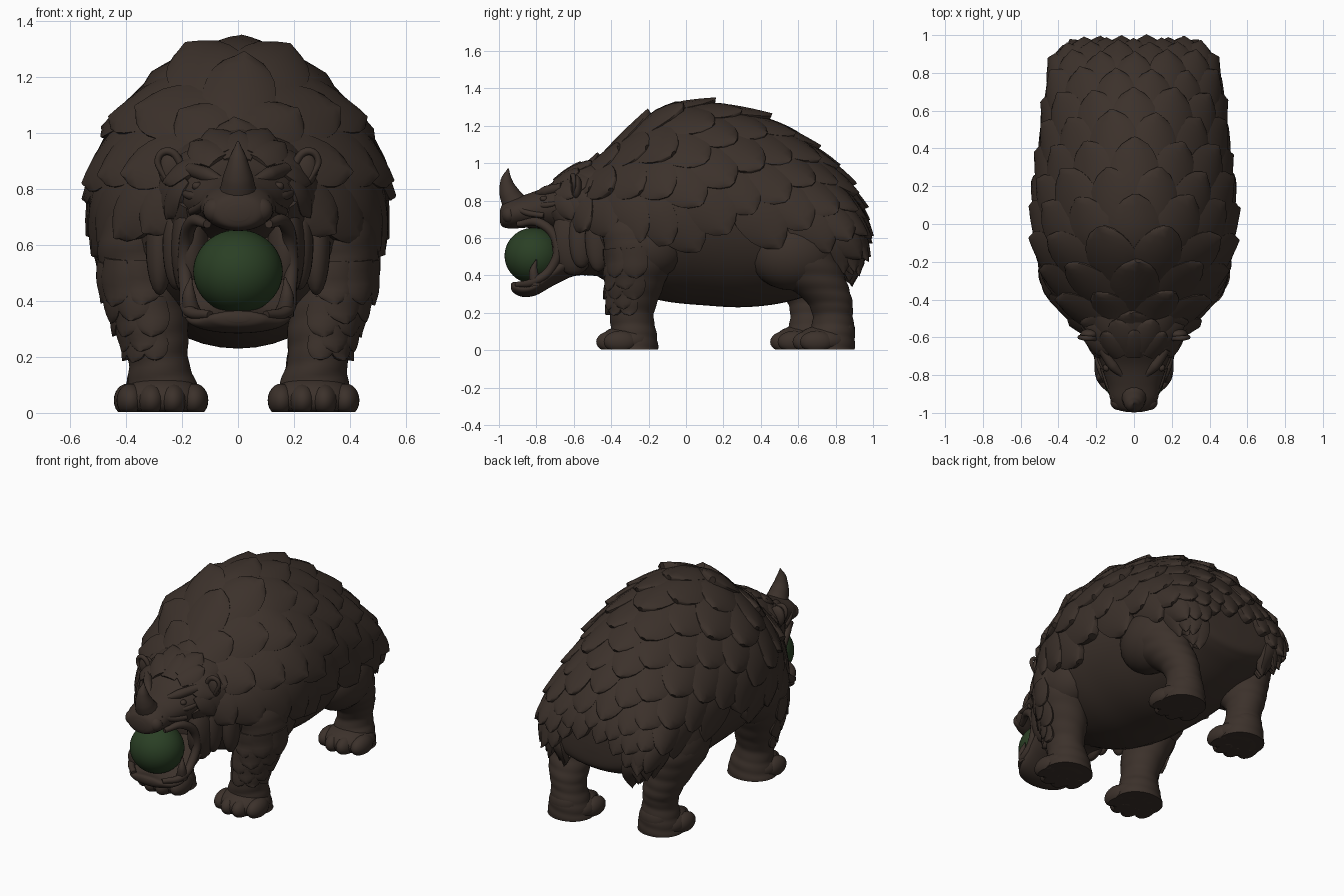
import bpy, bmesh, random
from math import sin, cos, pi, radians
from mathutils import Vector
from mathutils.bvhtree import BVHTree

random.seed(4)
default_cube = bpy.data.objects.get("Cube")
if default_cube:
    bpy.data.objects.remove(default_cube)


def make_material(name, colour):
    mat = bpy.data.materials.new(name)
    mat.use_nodes = True
    mat.diffuse_color = colour
    mat.node_tree.nodes["Principled BSDF"].inputs["Base Color"].default_value = colour
    return mat


hide = make_material("brown hide", (0.045, 0.031, 0.024, 1))
green = make_material("dark green", (0.023, 0.05, 0.018, 1))


def finish(name, bm, mat=hide):
    bmesh.ops.recalc_face_normals(bm, faces=bm.faces)
    mesh = bpy.data.meshes.new(name)
    bm.to_mesh(mesh)
    bm.free()
    mesh.materials.append(mat)
    mesh.polygons.foreach_set("use_smooth", [True] * len(mesh.polygons))
    mesh.set_sharp_from_angle(angle=radians(50))
    obj = bpy.data.objects.new(name, mesh)
    bpy.context.collection.objects.link(obj)
    return obj


class Loft:
    """Smooth skin over elliptical stations (x, y, z, width, depth)."""

    def __init__(self, stations, upright=False, ripple=0, peak=0):
        self.stations, self.upright, self.ripple, self.peak = stations, upright, ripple, peak
        self.last = len(stations) - 1

    def station(self, t):
        i = min(int(t), self.last - 1)
        f = t - i
        a, b, c, d = [self.stations[max(0, min(self.last, i + k))] for k in (-1, 0, 1, 2)]
        return [q + f / 2 * (r - p + f * (2 * p - 5 * q + 4 * r - s + f * (3 * (q - r) + s - p)))
                for p, q, r, s in zip(a, b, c, d)]

    def point(self, t, angle):
        x, y, z, w, d = self.station(t)
        swell = 1 + self.ripple * abs(sin(t * pi * 1.5 + sin(angle)))
        if cos(angle) > 0:
            swell -= self.peak * sin(2 * angle) ** 2
        u, v = w * swell * sin(angle), d * swell * cos(angle)
        return Vector((x + u, y - v, z) if self.upright else (x + u, y, z + v))

    def build(self, name, segs=48, steps=8):
        bm = bmesh.new()
        rings = [[bm.verts.new(self.point(k / steps, 2 * pi * j / segs)) for j in range(segs)]
                 for k in range(self.last * steps + 1)]
        for low, high in zip(rings, rings[1:]):
            for j in range(segs):
                n = (j + 1) % segs
                bm.faces.new((low[j], low[n], high[n], high[j]))
        bm.faces.new(rings[0])
        bm.faces.new(rings[-1])
        bmesh.ops.recalc_face_normals(bm, faces=bm.faces)
        self.tree = BVHTree.FromBMesh(bm)
        return finish(name, bm)


def add_scale(bm, tree, spot, flow, width, length, lift, point, hang):
    """One overlapping plate that follows the skin and stands proud at its tip."""
    spot, normal, _, _ = tree.find_nearest(spot)
    along = flow(normal)
    along = (along - normal * along.dot(normal)).normalized()
    side = normal.cross(along)
    across = [-1, -1, -.9, -.5, 0, .5, .9, 1, 1]
    down = [0, 0, .2, .4, .55, .7, .82, .92, 1, 1]
    grid = []
    for i, s in enumerate(down):
        taper = max(0, (s - .35) / .65)
        half = width / 2 * (.8 + .2 * min(1, s / .35)) * max(.12, (1 - taper ** (3 - point)) ** .55)
        middle = spot + along * (s - .45) * length
        gap = (middle - tree.find_nearest(middle)[0]) * hang * max(0, s - .45)
        row = []
        for j, a in enumerate(across):
            co, n, _, _ = tree.find_nearest(middle + side * a * half)
            rim = i in (0, len(down) - 1) or j in (0, len(across) - 1)
            height = -.012 if rim else lift * (.1 + .75 * s + .3 * (1 - a * a))
            row.append(bm.verts.new(co + gap + n * height))
        grid.append(row)
    for r, q in zip(grid, grid[1:]):
        for j in range(len(across) - 1):
            bm.faces.new((r[j], r[j + 1], q[j + 1], q[j]))


def scale_rows(name, skin, rows, flow, keep, lift, reach=2.3, centre=0, aspect=1.35, hang=0):
    """Staggered rows of plates; each row is (t, width, pointedness)."""
    bm = bmesh.new()
    for index, (t, width, point) in enumerate(rows):
        _, _, _, a, b = skin.station(t)
        step = width * .82 / max(.06, (a + b) / 2)
        angle = step / 2 if index % 2 else 0
        while angle < reach:
            for sign in ((1, -1) if angle else (1,)):
                spot = skin.point(t, centre + sign * angle)
                if keep(spot):
                    size = width * random.uniform(.95, 1.08)
                    add_scale(bm, skin.tree, spot, flow, size, size * aspect,
                              lift * random.uniform(.85, 1.15), point, hang)
            angle += step
    return finish(name, bm)


def ball(name, centre, size, mat=hide, segs=24):
    bm = bmesh.new()
    bmesh.ops.create_uvsphere(bm, u_segments=segs, v_segments=segs // 2, radius=1)
    for v in bm.verts:
        v.co = Vector(centre) + Vector(a * b for a, b in zip(v.co, size))
        v.co.z = max(v.co.z, .004)
    return finish(name, bm, mat)


def strand(name, points):
    """Round tapering form through points (x, y, z, radius)."""
    curve = bpy.data.curves.new(name, "CURVE")
    curve.dimensions = "3D"
    curve.bevel_depth, curve.bevel_resolution, curve.use_fill_caps = 1, 5, True
    spline = curve.splines.new("BEZIER")
    spline.bezier_points.add(len(points) - 1)
    for bp, (x, y, z, r) in zip(spline.bezier_points, points):
        bp.co, bp.radius = (x, y, z), r
        bp.handle_left_type = bp.handle_right_type = "AUTO"
    curve.materials.append(hide)
    obj = bpy.data.objects.new(name, curve)
    bpy.context.collection.objects.link(obj)


def mirrored_strand(name, points):
    for label, s in (("left", 1), ("right", -1)):
        strand(f"{label}_{name}", [(s * x, y, z, r) for x, y, z, r in points])


def mirrored_ball(name, centre, size):
    for label, s in (("left", 1), ("right", -1)):
        ball(f"{label}_{name}", (s * centre[0], *centre[1:]), size)


# Body: y, top, bottom, half width
outline = [(-.6, .93, .5, .2), (-.48, 1.0, .4, .33), (-.3, 1.15, .31, .44), (-.1, 1.28, .26, .5),
           (.1, 1.3, .24, .5), (.3, 1.26, .23, .485), (.5, 1.18, .25, .46), (.68, 1.06, .3, .44),
           (.82, .92, .36, .41), (.895, .8, .4, .37), (.935, .7, .44, .26), (.945, .6, .53, .04)]
body = Loft([(0, y, (top + low) / 2, w, (top - low) / 2) for y, top, low, w in outline], peak=.055)
body.build("body")


# Armour plates, broad over the shoulders and narrow at the tail
def back_flow(n):
    return Vector((0, 1, -.2 - 1.2 * abs(n.x)))


body_rows = [(t, min(.18 + .04 * t, .27, .27 - .03 * (t - 5.5)), .3 + t / 12)
             for t in [.4 + .72 * i for i in range(14)]]
scale_rows("back_armour", body, body_rows, back_flow,
           lambda p: p.z > .69 - .17 * max(0, p.y - .1), .046, hang=.45)

# Hanging fringe of narrow plates below the rump
scale_rows("tail_fringe", body, [(8, .13, 1.1), (8.5, .13, 1.1), (9, .12, 1.1), (9.5, .12, 1.1)],
           lambda n: Vector((0, .2, -1)), lambda p: .43 < p.z < .62, .042, aspect=1.8, hang=1.6)

# Head and jaws: y, centre height, half width, half height
skull = Loft([(0, y, z, w, h) for y, z, w, h in (
    (-.42, .73, .28, .27), (-.55, .765, .25, .215), (-.65, .775, .215, .165), (-.75, .76, .175, .115),
    (-.85, .745, .14, .09), (-.93, .73, .125, .08), (-.98, .72, .09, .06), (-.995, .715, .04, .03))])
skull.build("skull")
jaw = Loft([(0, y, z, w, h) for y, z, w, h in (
    (-.42, .55, .24, .16), (-.58, .51, .22, .11), (-.7, .425, .2, .075), (-.8, .345, .19, .05),
    (-.87, .325, .155, .04), (-.92, .335, .1, .03), (-.935, .34, .04, .015))])
jaw.build("lower_jaw")
ball("throat", (0, -.54, .58), (.24, .12, .18))
ball("held_ball", (0, -.815, .505), (.16, .155, .15), green, 48)
mirrored_ball("cheek", (.17, -.6, .59), (.07, .12, .19))
mirrored_strand("mouth_edge", [(.11, -.9, .675, .015), (.165, -.78, .68, .025), (.19, -.69, .57, .025),
                               (.185, -.72, .44, .025), (.175, -.82, .365, .022), (.1, -.905, .35, .015)])

# Neck frill and folds
scale_rows("neck_frill", skull, [(1.9, .12, .6), (1.45, .14, .6), (1, .16, .6), (.5, .18, .6)],
           lambda n: Vector((0, .9, -.2 - 1.5 * abs(n.x))), lambda p: p.z > .58, .035)
for i in range(2):
    mirrored_ball(f"neck_fold_{i + 1}", (.22 + .06 * i, -.56 + .09 * i, .6), (.05, .07, .16 + .02 * i))

# Face details
strand("horn", [(0, -.9, .76, .075), (0, -.945, .84, .055), (0, -.96, .91, .032), (0, -.95, .972, .003)])
mirrored_strand("tusk", [(.165, -.8, .35, .035), (.175, -.815, .42, .024), (.168, -.8, .485, .003)])
mirrored_strand("brow", [(.05, -.81, .825, .012), (.11, -.75, .85, .028), (.17, -.66, .87, .025)])
mirrored_ball("eye", (.145, -.76, .81), (.02, .02, .016))
mirrored_strand("eye_fold", [(.11, -.82, .775, .01), (.165, -.75, .775, .016), (.2, -.67, .79, .01)])
mirrored_ball("nostril_wing", (.08, -.945, .725), (.045, .04, .045))
mirrored_strand("nose_fold", [(.1, -.92, .765, .015), (.135, -.85, .735, .016), (.165, -.76, .72, .015)])
mirrored_ball("ear", (.235, -.585, .87), (.05, .03, .065))
mirrored_strand("ear_rim", [(.2, -.595, .82, .01), (.205, -.605, .89, .014), (.25, -.605, .935, .014),
                            (.285, -.6, .91, .012), (.265, -.6, .85, .01), (.23, -.6, .81, .01)])

# Legs: x, y, z, half width, half depth
front_leg = [(.31, -.22, .8, .13, .2), (.355, -.24, .62, .14, .2), (.34, -.25, .46, .145, .17),
             (.305, -.275, .31, .125, .14), (.285, -.29, .19, .105, .115), (.27, -.28, .09, .125, .12),
             (.27, -.28, .004, .145, .13)]
back_left = [(.3, .55, .72, .13, .2), (.33, .57, .52, .15, .23), (.31, .67, .38, .135, .18),
             (.29, .76, .27, .11, .125), (.275, .785, .18, .1, .105), (.27, .78, .09, .12, .12),
             (.27, .77, .004, .135, .13)]
back_shift = [0, -.02, -.07, -.1, -.12, -.12, -.12]
back_right = [(-x - .01, y + d, z, w, h) for (x, y, z, w, h), d in zip(back_left, back_shift)]


def flip(leg):
    return [(-x, y, z, w, h) for x, y, z, w, h in leg]


for name, path in (("front_left", front_leg), ("front_right", flip(front_leg)),
                   ("back_left", back_left), ("back_right", back_right)):
    leg = Loft(path, upright=True, ripple=.035)
    leg.build(name + "_leg")
    foot_x, foot_y = path[-1][:2]
    ball(name + "_instep", (foot_x, foot_y - .03, .05), (.15, .15, .085))
    for i in range(4):
        across = (i - 1.5) * .076
        reach = .11 if i in (1, 2) else .07
        ball(f"{name}_toe_{i + 1}", (foot_x + across, foot_y - reach, .045), (.05, .09, .06))
    side = 1 if path[0][0] > 0 else -1
    if name.startswith("front"):
        # Shoulder muscle and shin plates
        ball(name + "_shoulder", (side * .35, -.2, .56), (.15, .2, .18))
        scale_rows(name + "_leg_plates", leg,
                   [(1.9, .14, .4), (2.3, .14, .4), (2.7, .13, .4), (3.1, .12, .4), (3.5, .1, .4)],
                   lambda n: Vector((0, .1, -1)), lambda p: True, .022, .95, side * .7, 1.1)
    else:
        # Thigh muscle and heel
        ball(name + "_thigh", (side * .32, path[1][1], .52), (.175, .24, .2))
        ball(name + "_heel", (foot_x, foot_y + .06, .1), (.095, .075, .09))
